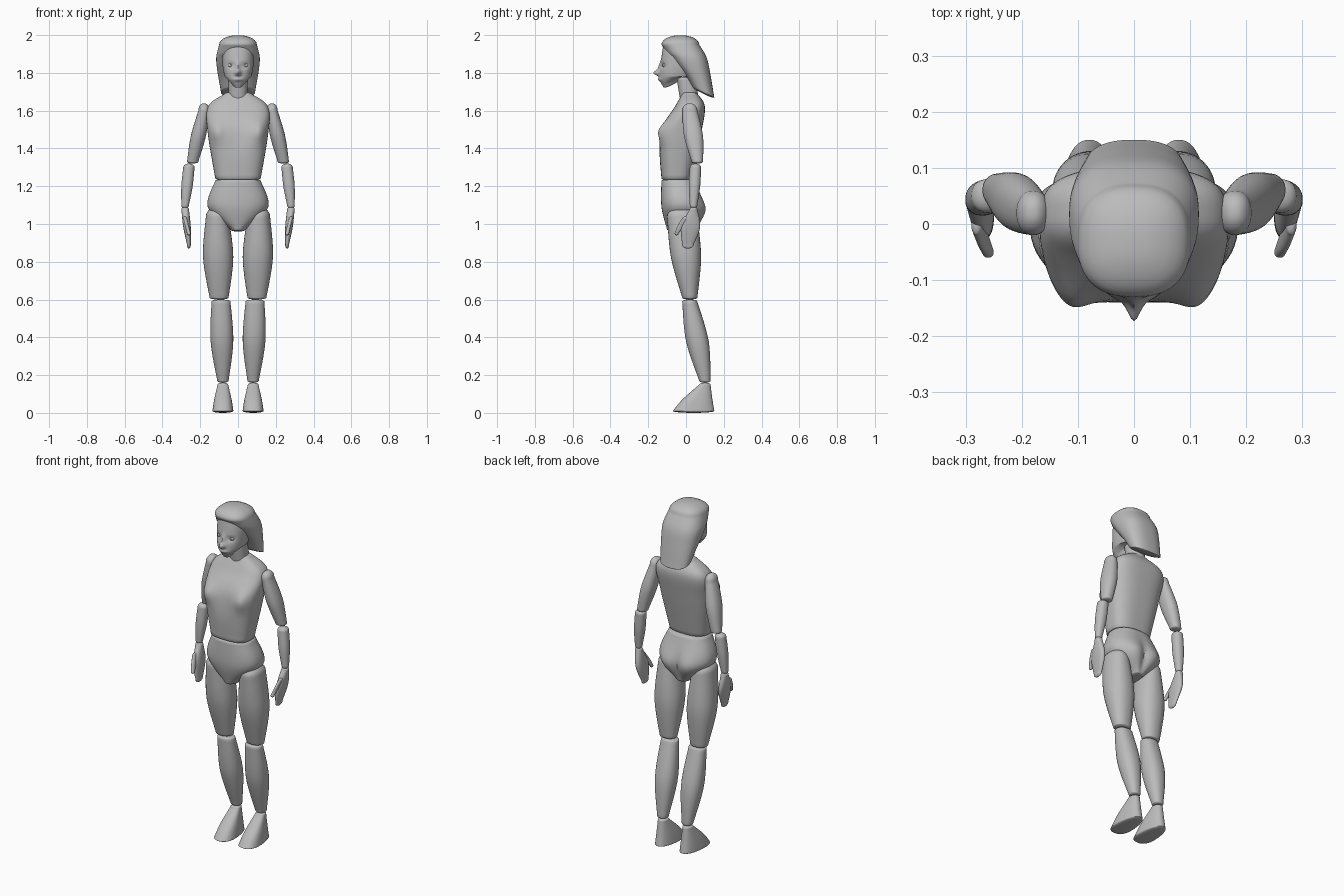
import bpy
import bmesh
from math import sin, cos, pi, exp, copysign
from mathutils import Vector

default_cube = bpy.data.objects.get("Cube")
if default_cube:
    bpy.data.objects.remove(default_cube)

grey = bpy.data.materials.new("plain grey")
grey.use_nodes = True
tone = (0.5, 0.5, 0.5, 1)
grey.diffuse_color = tone
grey.node_tree.nodes["Principled BSDF"].inputs["Base Color"].default_value = tone


def finish(bm, name):
    """Turn a bmesh into a smooth, coloured object."""
    bmesh.ops.recalc_face_normals(bm, faces=bm.faces)
    mesh = bpy.data.meshes.new(name)
    bm.to_mesh(mesh)
    bm.free()
    mesh.materials.append(grey)
    part = bpy.data.objects.new(name, mesh)
    bpy.context.collection.objects.link(part)
    bpy.ops.object.select_all(action="DESELECT")
    part.select_set(True)
    bpy.context.view_layer.objects.active = part
    bpy.ops.object.shade_smooth_by_angle(angle=pi / 4)


def spline(rows, steps):
    """Interpolate smoothly between the cross-section rows."""
    padded = [rows[0], *rows, rows[-1]]
    result = []
    for before, start, end, after in zip(padded, rows, rows[1:], padded[3:]):
        for step in range(steps):
            t = step / steps
            row = []
            for a, b, c, d in zip(before, start, end, after):
                slope_in, slope_out = (c - a) / 2, (d - b) / 2
                ease = t * t * (3 - 2 * t)
                curve = t * (1 - t) * (slope_in * (1 - t) - slope_out * t)
                row.append(b + (c - b) * ease + curve)
            result.append(row)
    return result + [rows[-1]]


def rounded_end(row, height):
    """Extra rows that close an end with a dome of the given height."""
    x, y, z, width, depth = row
    angles = [pi / 2 * i / 7 for i in range(1, 7)]
    return [(x, y, z + height * sin(a), width * cos(a), depth * cos(a)) for a in angles]


def loft(name, rows, base=0.01, crown=0.01, power=2.2, segments=48, steps=8, deform=None, side=1):
    """Skin rows of (x, y, z, half width, half depth), bottom to top."""
    path = rounded_end(rows[0], -base)[::-1] + spline(rows, steps) + rounded_end(rows[-1], crown)
    bm = bmesh.new()
    rings = []
    for x, y, z, width, depth in path:
        ring = []
        for i in range(segments):
            angle = 2 * pi * i / segments
            across = copysign(abs(cos(angle)) ** (2 / power), cos(angle))
            along = copysign(abs(sin(angle)) ** (2 / power), sin(angle))
            point = Vector((x + width * across, y + depth * along, z))
            if deform:
                deform(point, along)
            point.x *= side
            ring.append(bm.verts.new(point))
        rings.append(ring)
    for lower, upper in zip(rings, rings[1:]):
        for i in range(segments):
            j = (i + 1) % segments
            bm.faces.new((lower[i], lower[j], upper[j], upper[i]))
    bm.faces.new(rings[0])
    bm.faces.new(rings[-1])
    finish(bm, name)


def upright(name, *rows, x=0, **options):
    """Loft rows of (y, z, half width, half depth) standing over one x."""
    loft(name, [(x, *row) for row in rows], **options)


def limb(name, bottom, top, bottom_size, middle_size, top_size, **options):
    """Loft a straight limb whose girth swells or narrows in the middle."""
    middle = (Vector(bottom) + Vector(top)) / 2
    loft(name, [(*bottom, *bottom_size), (*middle, *middle_size), (*top, *top_size)], **options)


def hill(p, x, z, wide, tall):
    """Soft mound, mirrored on both sides of the body."""
    return exp(-((abs(p.x) - x) / wide) ** 2 - ((p.z - z) / tall) ** 2)


def blob(name, centre, radii):
    bm = bmesh.new()
    bmesh.ops.create_uvsphere(bm, u_segments=20, v_segments=12, radius=1)
    bmesh.ops.scale(bm, vec=radii, verts=bm.verts)
    bmesh.ops.translate(bm, vec=centre, verts=bm.verts)
    finish(bm, name)


# Torso: boxy chest with a pointed bust and a hollow between
def shape_torso(p, along):
    if along < 0:
        bust = hill(p, 0.12, 1.49, 0.04, 0.05)
        hollow = hill(p, 0, 1.47, 0.05, 0.08)
        p.y += along * (0.03 * bust - 0.01 * hollow)


upright("torso", (-0.05, 1.24, 0.12, 0.08), (-0.03, 1.48, 0.16, 0.11),
        (0.02, 1.62, 0.16, 0.08), (0.02, 1.69, 0.07, 0.04),
        power=2.8, segments=80, deform=shape_torso)


# Pelvis: brief shape with a cleft seat
def shape_pelvis(p, along):
    if along > 0:
        seat = hill(p, 0.07, 1.07, 0.06, 0.07)
        cleft = hill(p, 0, 1.05, 0.02, 0.08)
        p.y += along * (0.02 * seat - 0.01 * cleft)


upright("pelvis", (-0.02, 0.97, 0.04, 0.08), (-0.02, 1.09, 0.16, 0.11), (-0.04, 1.23, 0.12, 0.09),
        power=2.4, segments=80, deform=shape_pelvis)


# Head: jaw rising to the back, with nose, lips and eye sockets
def shape_face(p, along):
    jaw = 1.78
    if p.z < jaw:
        p.z += (p.y + 0.13) * min(0.45, (jaw - p.z) * 9)
    if along < 0:
        nose = 0.03 * hill(p, 0, 1.8, 0.015, 0.015) + 0.01 * hill(p, 0, 1.83, 0.01, 0.03)
        lips = 0.01 * hill(p, 0, 1.765, 0.03, 0.01)
        sockets = 0.01 * hill(p, 0.04, 1.84, 0.02, 0.015)
        p.y += along * (nose + lips - sockets)


upright("neck", (0.02, 1.65, 0.05, 0.05), (0, 1.77, 0.05, 0.05))
upright("head", (-0.08, 1.72, 0.03, 0.04), (-0.05, 1.78, 0.07, 0.09),
        (-0.03, 1.88, 0.085, 0.1), (-0.03, 1.95, 0.08, 0.09),
        power=2.3, segments=144, steps=20, deform=shape_face)


# Hair: swept-back bob whose lower edge falls towards the back
def shape_hair(p, along):
    fall = max(0, 1.9 - p.z) * 3
    p.z -= (p.y - 0.09) * min(0.5, fall)


upright("hair", (0.09, 1.7, 0.09, 0.06), (0.04, 1.8, 0.11, 0.09),
        (0.01, 1.88, 0.115, 0.1), (-0.03, 1.95, 0.1, 0.1),
        crown=0.05, power=2.5, segments=80, deform=shape_hair)


# Foot: narrow heel widening towards the toes
def shape_foot(p, along):
    middle = 0.08
    p.x = middle + (p.x - middle) * (0.9 - along / 6)


# Arms, legs and eyes, built for both sides
for label, side in (("left", 1), ("right", -1)):
    limb(label + "_upper_arm", (0.24, 0.06, 1.33), (0.18, 0.02, 1.6),
         (0.03, 0.03), (0.04, 0.05), (0.03, 0.04), crown=0.04, side=side)
    limb(label + "_forearm", (0.28, 0.04, 1.1), (0.26, 0.05, 1.3),
         (0.02, 0.02), (0.03, 0.03), (0.03, 0.03), base=0.02, crown=0.02, side=side)
    limb(label + "_hand", (0.26, 0.01, 0.89), (0.28, 0.04, 1.08),
         (0.01, 0.03), (0.02, 0.05), (0.02, 0.02), base=0.02, side=side)
    limb(label + "_thumb", (0.26, -0.05, 0.95), (0.28, 0, 1.03),
         (0.01, 0.01), (0.01, 0.02), (0.01, 0.02), side=side)
    limb(label + "_thigh", (0.1, 0.02, 0.61), (0.11, -0.02, 1.04),
         (0.05, 0.04), (0.08, 0.08), (0.06, 0.08), crown=0.05, side=side)
    limb(label + "_shin", (0.08, 0.1, 0.17), (0.09, 0.02, 0.59),
         (0.03, 0.03), (0.06, 0.06), (0.05, 0.04), side=side)
    upright(label + "_foot", (0.04, 0.01, 0.06, 0.11), (0.06, 0.07, 0.05, 0.08),
            (0.1, 0.15, 0.03, 0.03), x=0.08, power=2.4, deform=shape_foot, side=side)
    blob(label + "_eye", (0.04 * side, -0.11, 1.84), (0.014, 0.014, 0.012))
    blob(label + "_pupil", (0.04 * side, -0.123, 1.84), (0.006, 0.003, 0.006))
